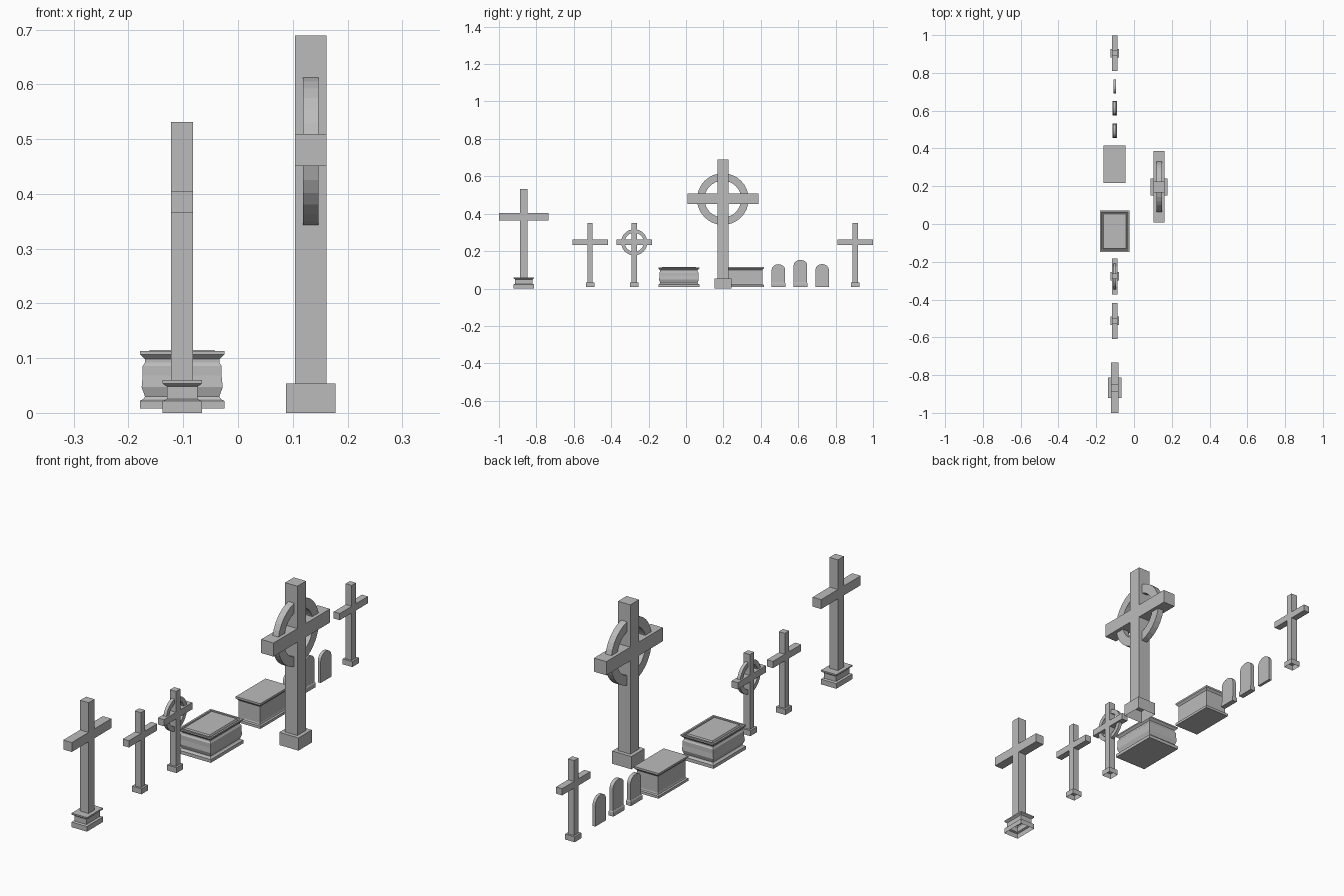
import bpy, bmesh, math

old = bpy.data.objects.get("Cube")
if old:
    bpy.data.objects.remove(old, do_unlink=True)

stone = bpy.data.materials.new("grey stone")
stone.use_nodes = True
GREY = (0.5, 0.5, 0.5, 1)
stone.diffuse_color = GREY
stone.node_tree.nodes["Principled BSDF"].inputs["Base Color"].default_value = GREY

ROW = -0.102     # x of the row of graves
GROUND = 0.008   # underside of the small pieces


def finish(name, bm):
    bmesh.ops.recalc_face_normals(bm, faces=bm.faces)
    mesh = bpy.data.meshes.new(name)
    bm.to_mesh(mesh)
    bm.free()
    mesh.materials.append(stone)
    obj = bpy.data.objects.new(name, mesh)
    bpy.context.collection.objects.link(obj)
    return obj


def stack(name, x, y, hx, hy, profile, open_bottom=False):
    """Rectangular moulding: profile is a list of (inset, z)."""
    bm = bmesh.new()
    rings = []
    for inset, z in profile:
        a, b = hx - inset, hy - inset
        rings.append([bm.verts.new((x + sx * a, y + sy * b, z))
                      for sx, sy in ((-1, -1), (1, -1), (1, 1), (-1, 1))])
    for low, high in zip(rings, rings[1:]):
        for i in range(4):
            j = (i + 1) % 4
            bm.faces.new((low[i], low[j], high[j], high[i]))
    bm.faces.new(rings[-1])
    if not open_bottom:
        bm.faces.new(rings[0][::-1])
    return finish(name, bm)


def block(name, x, y, hx, hy, z0, z1, open_bottom=False):
    return stack(name, x, y, hx, hy, [(0, z0), (0, z1)], open_bottom)


def ring(name, x, y, z, outer, inner, half, steps=32):
    """Square-section ring standing across the x axis."""
    bm = bmesh.new()
    loops = []
    for i in range(steps):
        t = 2 * math.pi * i / steps
        loops.append([bm.verts.new((x + s, y + r * math.cos(t), z + r * math.sin(t)))
                      for s, r in ((-half, inner), (half, inner), (half, outer), (-half, outer))])
    for i in range(steps):
        a, b = loops[i], loops[(i + 1) % steps]
        for k in range(4):
            m = (k + 1) % 4
            bm.faces.new((a[k], a[m], b[m], b[k]))
    return finish(name, bm)


def cross(name, x, y, half, z0, top, arm_z, arm_half):
    block(name + "_shaft", x, y, half, half, z0, top)
    block(name + "_arms", x, y, half, arm_half, arm_z - half, arm_z + half)


def headstone(name, y, half, width, spring, top, steps=8):
    """Slab with straight sides and an arched head."""
    bm = bmesh.new()
    outline = [(-width, GROUND), (width, GROUND)]
    for i in range(steps + 1):
        t = math.pi * i / steps
        outline.append((width * math.cos(t), spring + (top - spring) * math.sin(t)))
    face = bm.faces.new([bm.verts.new((ROW - half, y + u, z)) for u, z in outline])
    out = bmesh.ops.extrude_face_region(bm, geom=[face])
    moved = [v for v in out["geom"] if isinstance(v, bmesh.types.BMVert)]
    bmesh.ops.translate(bm, verts=moved, vec=(2 * half, 0, 0))
    return finish(name, bm)


# Large ringed cross, set apart from the row
BX, BY = 0.133, 0.197
cross("large_cross", BX, BY, 0.029, 0.054, 0.689, 0.48, 0.19)
ring("large_cross_ring", BX, BY, 0.478, 0.138, 0.098, 0.014)
block("large_cross_base", BX, BY, 0.045, 0.045, 0, 0.054, True)

# Tall cross on a moulded pedestal
TY = -0.867
cross("tall_cross", ROW, TY, 0.02, 0.058, 0.531, 0.385, 0.133)
stack("tall_cross_pedestal", ROW, TY, 0.036, 0.054,
      [(0, 0), (0, 0.022), (0.008, 0.025), (0.008, 0.048),
       (0.002, 0.052), (0, 0.054), (0, 0.06)], True)

# Small crosses, one of them ringed
for label, y in (("front_small_cross", -0.513), ("ringed_small_cross", -0.277),
                 ("rear_small_cross", 0.904)):
    cross(label, ROW, y, 0.0143, 0.03, 0.35, 0.247, 0.095)
    block(label + "_base", ROW, y, 0.0225, 0.0225, GROUND, 0.031, True)
ring("small_cross_ring", ROW, -0.277, 0.247, 0.07, 0.051, 0.007)

# Tomb with bulging sides and a sunken border round the lid panel
stack("moulded_tomb", ROW, -0.038, 0.077, 0.109,
      [(0, GROUND), (0, 0.022), (0.006, 0.025), (0.009, 0.03), (0.003, 0.047),
       (0.005, 0.068), (0.005, 0.086), (0.009, 0.092), (0.009, 0.098),
       (0, 0.107), (0, 0.113), (0.008, 0.113), (0.01, 0.106),
       (0.014, 0.106), (0.018, 0.115)])

# Plain chest tomb
stack("plain_tomb", ROW - 0.002, 0.316, 0.058, 0.1,
      [(0, GROUND), (0, 0.019), (0.006, 0.022), (0.008, 0.028), (0.008, 0.098),
       (0.004, 0.103), (0, 0.107), (0, 0.115)])

# Headstones: two on plinths, one plain
headstone("first_headstone", 0.494, 0.008, 0.036, 0.1, 0.13)
headstone("second_headstone", 0.612, 0.008, 0.036, 0.125, 0.153)
headstone("third_headstone", 0.728, 0.0065, 0.036, 0.1, 0.131)
for label, y in (("first", 0.494), ("second", 0.612)):
    stack(label + "_headstone_plinth", ROW, y, 0.0115, 0.038,
          [(0, GROUND), (0, 0.026), (0.003, 0.031)])
